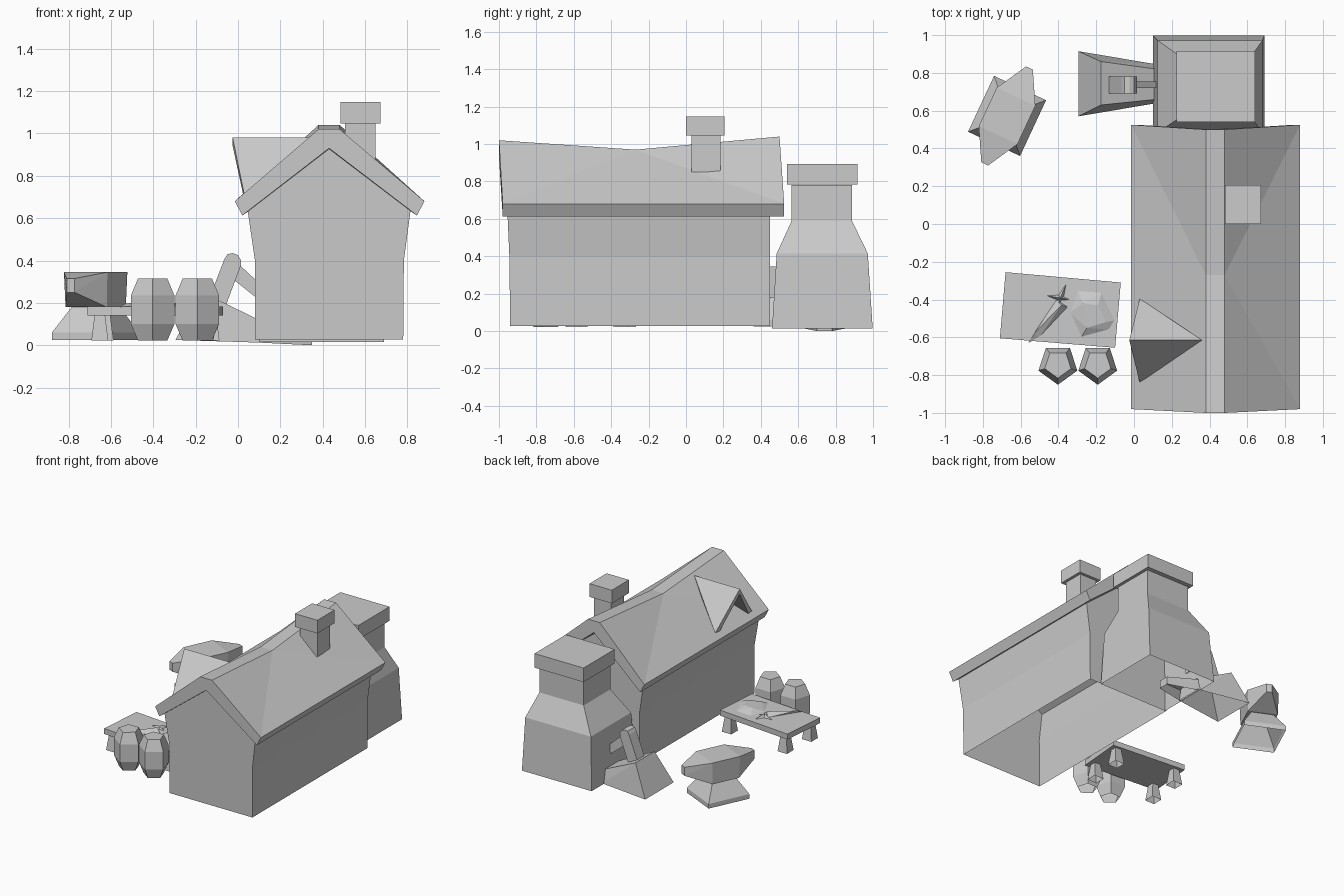
import bpy, bmesh, math
from mathutils import Vector, Matrix

if "Cube" in bpy.data.objects:
    bpy.data.objects.remove(bpy.data.objects["Cube"])


def finish(name, bm, open_bottom=False):
    bmesh.ops.recalc_face_normals(bm, faces=bm.faces)
    if open_bottom:
        bm.normal_update()
        low = [f for f in bm.faces if f.normal.z < -0.95]
        bmesh.ops.delete(bm, geom=low, context="FACES")
    me = bpy.data.meshes.new(name)
    bm.to_mesh(me)
    bm.free()
    ob = bpy.data.objects.new(name, me)
    bpy.context.collection.objects.link(ob)
    return ob


def loft(name, rings, open_bottom=False, split=None):
    """Join equal-length rings of points and cap both ends.
    split: ring whose upper points carry the quads' diagonals."""
    bm = bmesh.new()
    vs = [[bm.verts.new(p) for p in r] for r in rings]
    n = len(rings[0])
    for k in range(len(vs) - 1):
        a, b = (vs[k + 1], vs[k]) if split == k + 1 else (vs[k], vs[k + 1])
        for i in range(n):
            j = (i + 1) % n
            if split is None:
                bm.faces.new((a[i], a[j], b[j], b[i]))
            else:
                h, l = (i, j) if a[i].co.z > a[j].co.z else (j, i)
                bm.faces.new((a[h], a[l], b[l]))
                bm.faces.new((a[h], b[l], b[h]))
    bm.faces.new(vs[0])
    bm.faces.new(vs[-1])
    return finish(name, bm, open_bottom)


def rect(x0, x1, y0, y1, z):
    return [(x0, y0, z), (x1, y0, z), (x1, y1, z), (x0, y1, z)]


def hull(name, pts, mat=Matrix(), open_bottom=False):
    bm = bmesh.new()
    for p in pts:
        bm.verts.new(mat @ Vector(p))
    bmesh.ops.convex_hull(bm, input=bm.verts)
    bmesh.ops.dissolve_limit(bm, angle_limit=0.02, verts=bm.verts, edges=bm.edges)
    return finish(name, bm, open_bottom)


def prism(name, profile, y0, y1):
    """Extrude an xz profile along y."""
    return loft(name, [[(x, y, z) for x, z in profile] for y in (y0, y1)])


# House walls flaring out under the eaves, with gable ends, open below
def wall(y, flare):
    f = flare
    return [(0.08, y, 0.027), (0.78, y, 0.027), (0.783, y + f * 0.3, 0.4),
            (0.815, y + f, 0.64), (0.43, y + f, 0.94), (0.045, y + f, 0.64),
            (0.08, y + f * 0.3, 0.4)]


loft("house_walls", [wall(-0.94, -0.015), wall(0.45, 0.0)], open_bottom=True)


# Sagging roof
def roof(eave_y, ridge_y, top):
    return [(-0.015, eave_y, 0.68), (0.02, eave_y, 0.613), (0.43, ridge_y, top - 0.09),
            (0.845, eave_y, 0.613), (0.88, eave_y, 0.68),
            (0.48, ridge_y, top), (0.38, ridge_y, top)]


loft("roof", [roof(-0.98, -1.0, 1.02), roof(-0.27, -0.27, 0.97), roof(0.525, 0.5, 1.04)], split=1)

# Dormer: two thin triangular roof planes
bm = bmesh.new()
apex, back, lo, hi = [bm.verts.new(p) for p in (
    (-0.025, -0.615, 0.98), (0.36, -0.615, 0.98), (0.03, -0.84, 0.71), (0.03, -0.395, 0.71))]
bm.faces.new((apex, lo, back))
bm.faces.new((apex, back, hi))
dormer = finish("dormer", bm)
if dormer.data.polygons[0].normal.z < 0:
    dormer.data.flip_normals()
sol = dormer.modifiers.new("thickness", "SOLIDIFY")
sol.thickness = 0.04
sol.offset = -1

# Small roof chimney
loft("roof_chimney", [rect(0.505, 0.65, 0.03, 0.185, 0.85), rect(0.505, 0.65, 0.03, 0.185, 1.055)],
     open_bottom=True)
loft("roof_chimney_cap", [rect(0.483, 0.672, 0.0, 0.207, 1.047), rect(0.483, 0.672, 0.0, 0.207, 1.148)])

# Large forge chimney behind the house, open below
loft("forge_chimney", [rect(0.10, 0.69, 0.46, 0.998, 0.015), rect(0.125, 0.68, 0.485, 0.972, 0.415),
                       rect(0.245, 0.62, 0.565, 0.887, 0.59), rect(0.245, 0.62, 0.565, 0.887, 0.782)],
     open_bottom=True)
loft("forge_chimney_cap", [rect(0.225, 0.64, 0.54, 0.917, 0.785), rect(0.225, 0.64, 0.54, 0.917, 0.893)])

# Bellows: wedge body, nozzle and bent handle
hull("bellows_body", [
    (-0.295, 0.57, 0.025), (-0.295, 0.915, 0.025), (0.12, 0.64, 0.012), (0.12, 0.845, 0.012),
    (-0.175, 0.63, 0.253), (-0.175, 0.86, 0.253), (0.12, 0.66, 0.11), (0.12, 0.82, 0.11)],
    open_bottom=True)
loft("bellows_nozzle", [[(x, 0.74 - w, z0), (x, 0.74 + w, z0), (x, 0.74 + w, z1), (x, 0.74 - w, z1)]
                        for x, w, z0, z1 in ((0.11, 0.1, 0.012, 0.10), (0.35, 0.04, 0.0, 0.06))],
     open_bottom=True)
prism("bellows_post", [(-0.14, 0.21), (-0.065, 0.405), (-0.05, 0.43), (-0.025, 0.435), (0.0, 0.425),
                       (0.015, 0.40), (0.013, 0.375), (-0.06, 0.18)], 0.692, 0.78)
prism("bellows_lever", [(-0.02, 0.405), (0.13, 0.265), (0.13, 0.19), (-0.04, 0.325)], 0.72, 0.755)

# Anvil on a flared foot, turned about z
turn = Matrix.Translation((-0.672, 0.572, 0)) @ Matrix.Rotation(math.radians(65), 4, "Z")
foot = loft("anvil_foot", [rect(-a, a, -b, b, z) for a, b, z in (
    (0.163, 0.152, 0.025), (0.163, 0.152, 0.06), (0.095, 0.085, 0.175), (0.08, 0.07, 0.2))],
    open_bottom=True)
foot.matrix_world = turn
anvil_pts = []
for s in (-1, 1):
    for t in (-1, 1):
        anvil_pts += [(s * 0.112, t * 0.113, 0.345), (s * 0.105, t * 0.108, 0.18),
                      (s * 0.28, t * 0.02, 0.315), (s * 0.28, t * 0.02, 0.25)]
hull("anvil_top", anvil_pts, turn)

# Work table, slightly skewed, on flared legs
corners = [(-0.71, -0.605), (-0.10, -0.655), (-0.07, -0.31), (-0.68, -0.255)]
loft("table_top", [[(x, y, z) for x, y in corners] for z in (0.14, 0.182)])
for i, (x, y) in enumerate(corners):
    cx, cy = -0.39 + (x + 0.39) * 0.82, -0.456 + (y + 0.456) * 0.74
    loft("table_leg_%d" % (i + 1), [rect(cx - r, cx + r, cy - r, cy + r, z)
                                    for r, z in ((0.04, 0.022), (0.024, 0.15))], open_bottom=True)

# Low goods lying on the table: a flared bundle, a sack and crossed ties
hull("bundle", [(-0.56, -0.63, 0.18), (-0.50, -0.60, 0.18), (-0.35, -0.44, 0.18), (-0.41, -0.40, 0.18),
                (-0.53, -0.58, 0.197), (-0.385, -0.43, 0.21)])
hull("sack", [(-0.30, -0.35, 0.18), (-0.17, -0.36, 0.18), (-0.10, -0.51, 0.18), (-0.13, -0.56, 0.18),
              (-0.28, -0.60, 0.18), (-0.34, -0.47, 0.18),
              (-0.27, -0.42, 0.21), (-0.19, -0.43, 0.205), (-0.15, -0.52, 0.2), (-0.25, -0.55, 0.205)])
for i, (ax, ay, bx, by) in enumerate(((-0.46, -0.38, -0.34, -0.40), (-0.36, -0.32, -0.41, -0.44))):
    d = Vector((ay - by, bx - ax, 0)).normalized() * 0.014
    a, b = Vector((ax, ay, 0.185)), Vector((bx, by, 0.185))
    m = (a + b) / 2
    hull("tie_%d" % (i + 1), [a, b, m + d, m - d, m + Vector((0, 0, 0.02))])

# Five-sided barrels
for i, cx in enumerate((-0.403, -0.192)):
    loft("barrel_%d" % (i + 1), [
        [(cx + r * math.cos(math.radians(72 * k - 90)), -0.743 + r * math.sin(math.radians(72 * k - 90)), z)
         for k in range(5)]
        for r, z in ((0.073, 0.022), (0.108, 0.10), (0.108, 0.235), (0.073, 0.315))], open_bottom=True)
